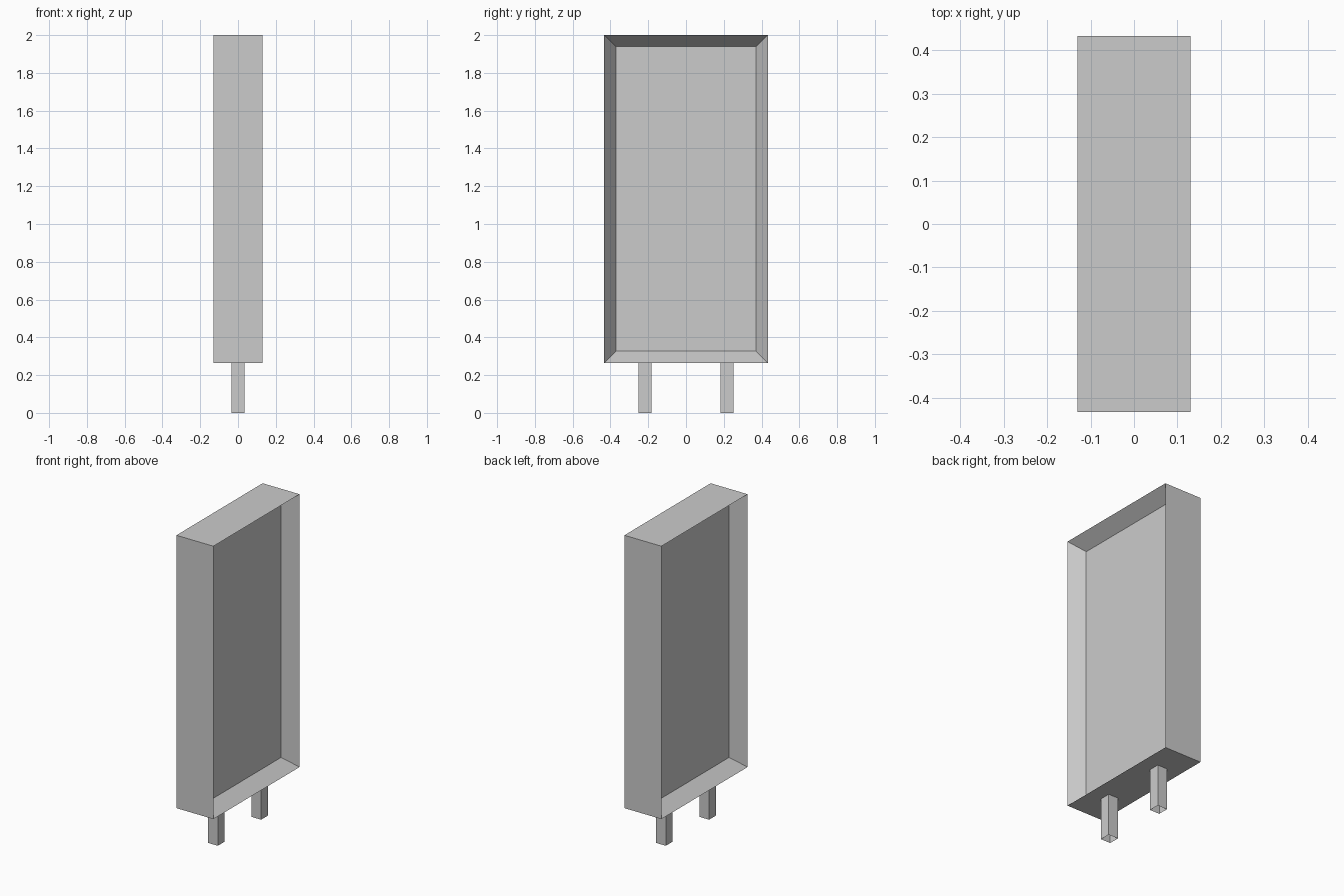
import bpy
import bmesh
from mathutils import Matrix

cube = bpy.data.objects.get("Cube")
if cube:
    bpy.data.objects.remove(cube, do_unlink=True)

grey = bpy.data.materials.new("plain grey")
grey.use_nodes = True
colour = (0.6, 0.6, 0.6, 1)
grey.diffuse_color = colour
grey.node_tree.nodes["Principled BSDF"].inputs["Base Color"].default_value = colour


def box(bm, low, high):
    """Add a box between two corners."""
    size = [h - l for l, h in zip(low, high)]
    centre = [(h + l) / 2 for l, h in zip(low, high)]
    bmesh.ops.create_cube(
        bm, size=1, matrix=Matrix.Translation(centre) @ Matrix.Diagonal((*size, 1)))


def finish(bm, name):
    mesh = bpy.data.meshes.new(name)
    bm.normal_update()
    bm.to_mesh(mesh)
    bm.free()
    mesh.materials.append(grey)
    bpy.context.collection.objects.link(bpy.data.objects.new(name, mesh))


BASE = 0.265

# Sign case: both broad sides sink inward with sloped borders
bm = bmesh.new()
box(bm, (-0.13, -0.433, BASE), (0.13, 0.433, 2))
bm.normal_update()
broad = [f for f in bm.faces if abs(f.normal.x) > 0.9]
bmesh.ops.inset_individual(bm, faces=broad, thickness=0.087, depth=-0.087)
finish(bm, "sign_case")

# Two hollow square legs, open at the ends
for name, y in (("front_leg", -0.217), ("back_leg", 0.217)):
    bm = bmesh.new()
    box(bm, (-0.034, y - 0.034, 0), (0.034, y + 0.034, BASE))
    bm.normal_update()
    ends = [f for f in bm.faces if abs(f.normal.z) > 0.9]
    bmesh.ops.delete(bm, geom=ends, context="FACES_ONLY")
    finish(bm, name)
